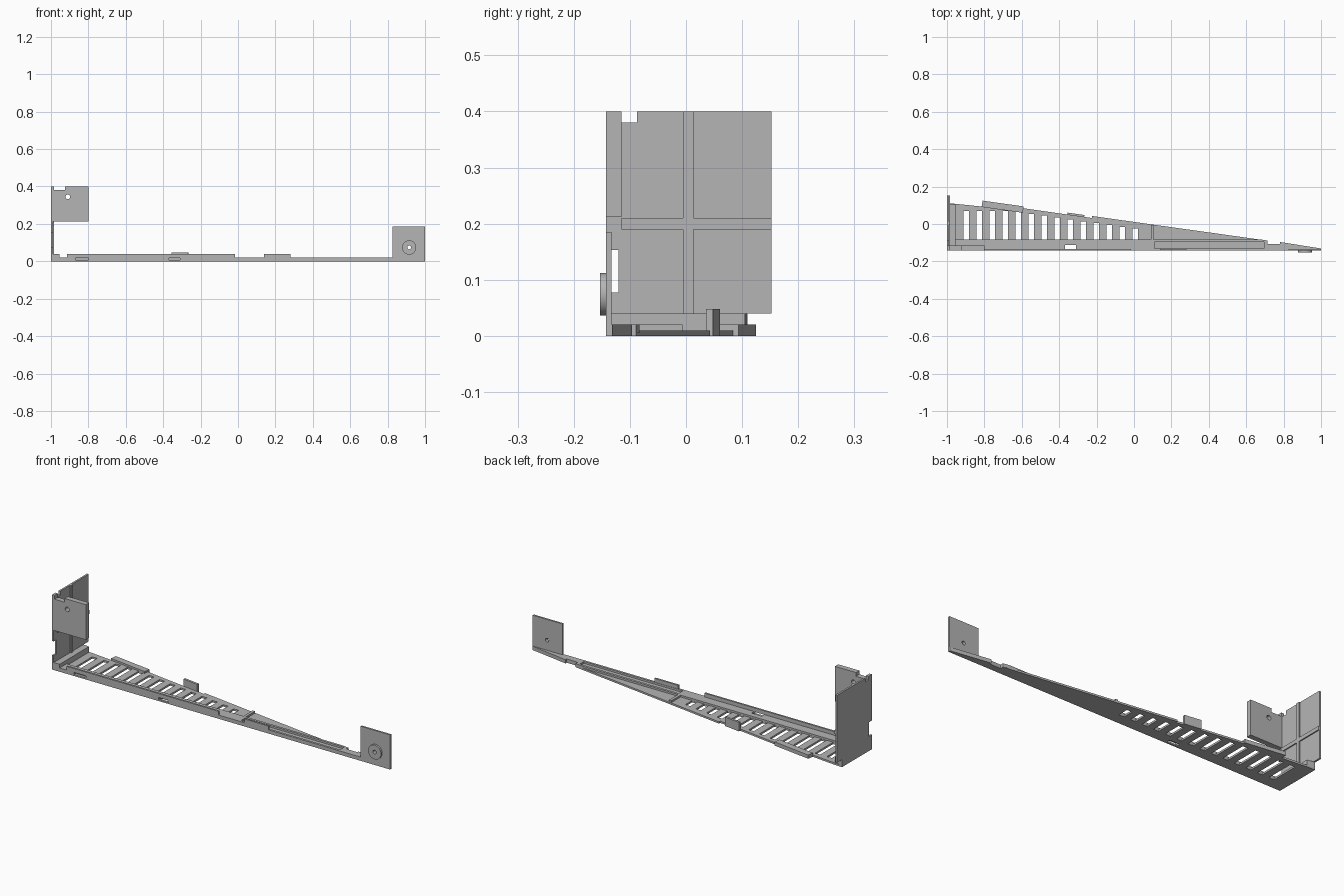
import bpy, bmesh, math
from mathutils import Matrix

cube = bpy.data.objects.get("Cube")
if cube:
    bpy.data.objects.remove(cube, do_unlink=True)

grey = bpy.data.materials.new("plain grey")
grey.use_nodes = True
grey.diffuse_color = (0.46, 0.46, 0.46, 1)
grey.node_tree.nodes["Principled BSDF"].inputs["Base Color"].default_value = grey.diffuse_color

FRONT, LEDGE_BACK = -0.143, -0.083


def finish(bm, name):
    bmesh.ops.recalc_face_normals(bm, faces=bm.faces)
    mesh = bpy.data.meshes.new(name)
    bm.to_mesh(mesh)
    bm.free()
    mesh.materials.append(grey)
    ob = bpy.data.objects.new(name, mesh)
    bpy.context.collection.objects.link(ob)
    return ob


def prism(name, points, low, high, axis="z"):
    """Extrude a flat outline along z, or along x for (y, z) outlines."""
    place = (lambda p, h: (p[0], p[1], h)) if axis == "z" else (lambda p, h: (h, p[0], p[1]))
    bm = bmesh.new()
    face = bm.faces.new([bm.verts.new(place(p, low)) for p in points])
    moved = bmesh.ops.extrude_face_region(bm, geom=[face])["geom"]
    shift = (0, 0, high - low) if axis == "z" else (high - low, 0, 0)
    bmesh.ops.translate(bm, verts=[v for v in moved if isinstance(v, bmesh.types.BMVert)], vec=shift)
    return finish(bm, name)


def add_box(bm, x, y, z):
    size = [b - a for a, b in (x, y, z)]
    mid = [(a + b) / 2 for a, b in (x, y, z)]
    bmesh.ops.create_cube(bm, size=1, matrix=Matrix.Translation(mid) @ Matrix.Diagonal((*size, 1)))


def boxes(name, *dims):
    bm = bmesh.new()
    for d in dims:
        add_box(bm, *d)
    return finish(bm, name)


def cylinder(name, x, z, radius, y0, y1):
    bm = bmesh.new()
    matrix = Matrix.Translation((x, (y0 + y1) / 2, z)) @ Matrix.Rotation(math.pi / 2, 4, "X")
    bmesh.ops.create_cone(bm, cap_ends=True, segments=40, radius1=radius, radius2=radius,
                          depth=y1 - y0, matrix=matrix)
    return finish(bm, name)


def cut(target, *cutters):
    for c in cutters:
        c.hide_render = True
        c.hide_set(True)
        m = target.modifiers.new("cut", "BOOLEAN")
        m.object, m.operation, m.solver = c, "DIFFERENCE", "EXACT"


# Tapering floor
edge = [(0.715, -0.089), (0.1, -0.003), (-0.225, 0.043), (-0.225, 0.032),
        (-0.59, 0.084), (-0.81, 0.093), (-0.955, 0.108), (-1, 0.11)]
tip = [(1, FRONT), (1, -0.131), (0.78, -0.096), (0.78, -0.106), (0.715, -0.106)]
floor = prism("floor_plate", [(-1, FRONT)] + tip + edge, 0, 0.01)

# Vent slots follow the sloping edge
bm = bmesh.new()
for i in range(14):
    x = -0.897 + 0.0695 * i
    add_box(bm, (x - 0.015, x + 0.015), (-0.082, min(0.07, -0.024 - 0.142 * x)), (-0.05, 0.05))
slots = finish(bm, "vent_slot_cutter")

# Raised front ledge with a long pocket
ledge = prism("front_ledge", [(-1, FRONT)] + tip + [(0.715, -0.089), (0.68, LEDGE_BACK), (-1, LEDGE_BACK)],
              0.005, 0.02)
pocket = boxes("pocket_cutter", ((0.11, 0.695), (-0.131, -0.096), (0.01, 0.05)))

# Cross rib closing the vented area
boxes("cross_rib", ((0.09, 0.105), (-0.09, -0.006), (0.005, 0.02)))

# Front lip in three raised lengths
lip = boxes("front_lip", ((-0.915, -0.015), (FRONT, -0.133), (0.005, 0.04)),
            ((0.14, 0.28), (FRONT, -0.133), (0.005, 0.04)))

# Small latch openings
latch = boxes("latch_cutter", ((-0.87, -0.8), (-0.16, -0.128), (0.008, 0.019)),
              ((-0.37, -0.31), (-0.16, -0.128), (0.008, 0.019)))
latch_hole = boxes("latch_hole_cutter", ((-0.37, -0.31), (-0.133, -0.112), (-0.05, 0.035)))
cut(floor, slots, latch, latch_hole)
cut(ledge, pocket, latch, latch_hole)
cut(lip, latch)


# Tabs along the sloping back edge
def back_tab(name, x0, y0, x1, y1, height, depth):
    s = depth * 0.14
    prism(name, [(x0, y0), (x1, y1), (x1 - s, y1 - depth), (x0 - s, y0 - depth)], 0, height)


back_tab("long_back_tab", -0.81, 0.125, -0.59, 0.094, 0.02, 0.034)
back_tab("tall_back_tab", -0.355, 0.061, -0.265, 0.048, 0.048, 0.012)

# Block at the foot of the end wall
prism("end_block", [(-1, FRONT), (-0.955, FRONT), (-0.955, 0.105), (-1, 0.11)], 0, 0.04)

# End wall with side notch and top notch
prism("end_wall", [(FRONT, 0), (0.11, 0), (0.11, 0.04), (0.152, 0.04), (0.152, 0.4),
                   (-0.087, 0.4), (-0.087, 0.38), (-0.115, 0.38), (-0.115, 0.4), (FRONT, 0.4),
                   (FRONT, 0.153), (-0.12, 0.153), (-0.12, 0.077), (FRONT, 0.077)],
      -1, -0.99, axis="x")
boxes("wall_ribs", ((-0.992, -0.984), (-0.005, 0.013), (0.04, 0.4)),
      ((-0.992, -0.984), (-0.115, 0.152), (0.19, 0.21)))

# Upper front panel
panel = boxes("upper_front_panel", ((-1, -0.8), (FRONT, -0.115), (0.212, 0.4)))
panel_notch = boxes("panel_notch_cutter", ((-0.985, -0.925), (-0.2, -0.1), (0.38, 0.45)))
panel_hole = cylinder("panel_hole_cutter", -0.91, 0.345, 0.012, -0.2, -0.05)
cut(panel, panel_notch, panel_hole)

# Mounting plate with a round boss
plate = boxes("mounting_plate", ((0.825, 1), (FRONT, -0.133), (0, 0.185)))
boss = cylinder("mounting_boss", 0.915, 0.074, 0.038, -0.153, -0.14)
bore = cylinder("bore_cutter", 0.915, 0.074, 0.01, -0.2, -0.1)
cut(plate, bore)
cut(boss, bore)
bpy.ops.object.select_all(action="DESELECT")
boss.select_set(True)
bpy.context.view_layer.objects.active = boss
bpy.ops.object.shade_smooth_by_angle()
